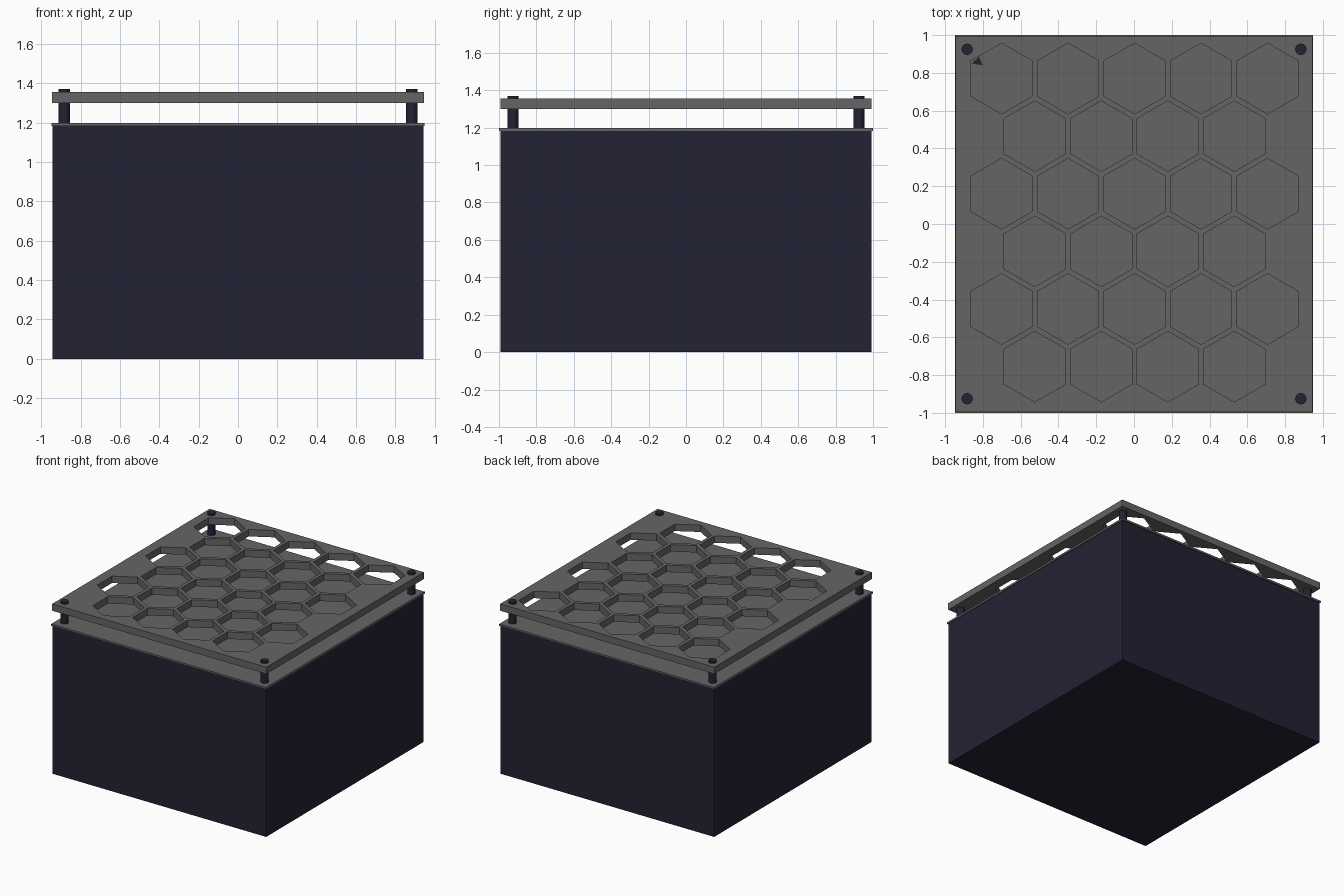
import bpy, bmesh, math

if "Cube" in bpy.data.objects:
    bpy.data.objects.remove(bpy.data.objects["Cube"])


def material(name, rgb):
    m = bpy.data.materials.new(name)
    m.diffuse_color = (*rgb, 1)
    m.use_nodes = True
    m.node_tree.nodes["Principled BSDF"].inputs["Base Color"].default_value = m.diffuse_color
    return m


GREY = material("mid_grey", (0.13, 0.13, 0.13))
NAVY = material("dark_navy", (0.016, 0.016, 0.034))


def add_object(name, mesh, mats):
    mesh.name = name
    mesh.materials.clear()
    for m in mats:
        mesh.materials.append(m)
    ob = bpy.data.objects.new(name, mesh)
    bpy.context.collection.objects.link(ob)
    return ob


def plate(name, hx, hy, z0, z1, holes=(), split=-0.78):
    """Flat plate from a filled curve; the right edge is navy behind 'split'."""
    cu = bpy.data.curves.new(name, 'CURVE')
    cu.dimensions = '2D'
    cu.fill_mode = 'BOTH'
    cu.extrude = (z1 - z0) / 2
    outline = [(-hx, -hy), (hx, -hy), (hx, split), (hx, hy), (-hx, hy)]
    for loop in [outline, *holes]:
        sp = cu.splines.new('POLY')
        sp.points.add(len(loop) - 1)
        for p, (x, y) in zip(sp.points, loop):
            p.co = (x, y, 0, 1)
        sp.use_cyclic_u = True
    tmp = bpy.data.objects.new(name + "_curve", cu)
    bpy.context.collection.objects.link(tmp)
    bpy.context.view_layer.update()
    mesh = bpy.data.meshes.new_from_object(tmp)
    bpy.data.objects.remove(tmp)
    bm = bmesh.new()
    bm.from_mesh(mesh)
    bmesh.ops.remove_doubles(bm, verts=bm.verts, dist=1e-4)
    bmesh.ops.recalc_face_normals(bm, faces=bm.faces)
    bmesh.ops.translate(bm, verts=bm.verts, vec=(0, 0, (z0 + z1) / 2))
    for f in bm.faces:
        f.smooth = False
        c = f.calc_center_median()
        f.material_index = int(c.x > hx - 1e-3 and c.y > split)
    bm.to_mesh(mesh)
    bm.free()
    return add_object(name, mesh, [GREY, NAVY])


# Solid lower body
bm = bmesh.new()
bmesh.ops.create_cube(bm, size=1)
bmesh.ops.scale(bm, verts=bm.verts, vec=(1.885, 1.982, 1.182))
bmesh.ops.translate(bm, verts=bm.verts, vec=(0, 0, 0.591))
me = bpy.data.meshes.new("body")
bm.to_mesh(me)
bm.free()
add_object("body", me, [NAVY])

# Thin lid plate
plate("lid_plate", 0.948, 1.0, 1.182, 1.197, split=-0.8)

# Raised plate with staggered rows of hexagonal holes
R, PITCH, ROW = 0.187, 0.352, 0.305
hexes = []
for r in range(6):
    n = 5 - r % 2
    for c in range(n):
        cx, cy = 0.003 + (c - (n - 1) / 2) * PITCH, 0.77 - r * ROW
        hexes.append([(cx + R * math.sin(k * math.pi / 3),
                       cy + R * math.cos(k * math.pi / 3)) for k in range(6)])
plate("honeycomb_plate", 0.945, 0.992, 1.30, 1.355, hexes)

# Corner pins holding the raised plate
for sx in (-1, 1):
    for sy in (-1, 1):
        bm = bmesh.new()
        bmesh.ops.create_cone(bm, cap_ends=True, segments=16, radius1=0.03,
                              radius2=0.03, depth=0.19)
        bmesh.ops.translate(bm, verts=bm.verts,
                            vec=(sx * 0.883, sy * 0.925, 1.275))
        me = bpy.data.meshes.new("corner_pin")
        bm.to_mesh(me)
        bm.free()
        add_object("corner_pin", me, [NAVY])

# Small dark fleck on the lid, seen through the first hole
me = bpy.data.meshes.new("lid_fleck")
me.from_pydata([(-0.86, 0.85, 1.199), (-0.8, 0.84, 1.199), (-0.82, 0.885, 1.199)],
               [], [(0, 1, 2)])
add_object("lid_fleck", me, [NAVY])
